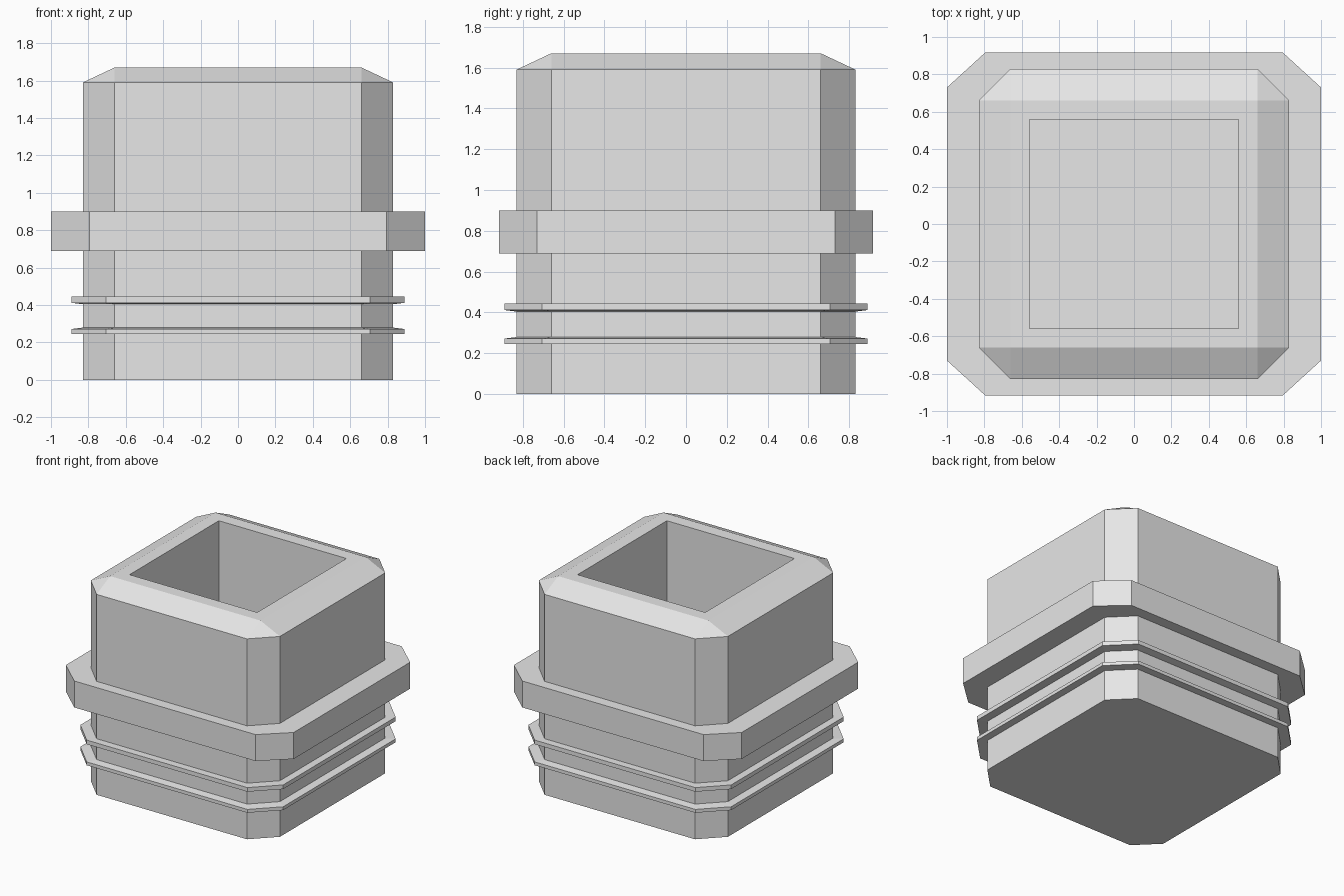
import bpy
import bmesh

cube = bpy.data.objects.get("Cube")
if cube:
    bpy.data.objects.remove(cube, do_unlink=True)

# One plain grey for every part
grey = bpy.data.materials.new("plain_grey")
grey.use_nodes = True
colour = (0.8, 0.8, 0.8, 1)
grey.diffuse_color = colour
grey.node_tree.nodes["Principled BSDF"].inputs["Base Color"].default_value = colour


def octagon(bm, hx, hy, cx, cy, z):
    """Loop of a rectangle with cut corners; zero cuts give a plain rectangle."""
    corner = [(hx, hy - cy), (hx - cx, hy)]
    points = corner + [(-x, y) for x, y in reversed(corner)]
    points += [(-x, -y) for x, y in points]
    return [bm.verts.new((x, y, z)) for x, y in points]


def loft(name, sections, closed=False):
    """Skin a stack of octagons, capping the ends or joining last to first."""
    bm = bmesh.new()
    loops = [octagon(bm, *s) for s in sections]
    pairs = list(zip(loops, loops[1:]))
    if closed:
        pairs.append((loops[-1], loops[0]))
    else:
        bm.faces.new(loops[0])
        bm.faces.new(loops[-1])
    for a, b in pairs:
        for i in range(len(a)):
            j = (i + 1) % len(a)
            bm.faces.new((a[i], a[j], b[j], b[i]))
    bmesh.ops.remove_doubles(bm, verts=bm.verts[:], dist=0.0001)
    bmesh.ops.recalc_face_normals(bm, faces=bm.faces[:])
    mesh = bpy.data.meshes.new(name)
    bm.to_mesh(mesh)
    bm.free()
    mesh.materials.append(grey)
    obj = bpy.data.objects.new(name, mesh)
    bpy.context.collection.objects.link(obj)
    return obj


# Hollow body: cut-corner walls, sloped shoulder, square rim and well
W, CUT = 0.83, 0.17
RIM, WELL = W - CUT, 0.56
loft("hollow_body", [
    (W, W, CUT, CUT, 0),
    (W, W, CUT, CUT, 1.59),
    (RIM, RIM, 0, 0, 1.67),
    (WELL, WELL, 0, 0, 1.67),
    (WELL, WELL, 0, 0, 0.25),
])


def collar(name, outer, low, high, root_low, root_high):
    """Band around the body, rooted just inside its wall."""
    inner = (W - 0.02, W - 0.02, CUT, CUT)
    loft(name, [inner + (root_low,), outer + (low,),
                outer + (high,), inner + (root_high,)], closed=True)


# Wide middle flange and two thin, slightly tapered fins
collar("middle_flange", (1.0, 0.917, 0.205, 0.187), 0.69, 0.90, 0.69, 0.90)
fin = (0.89, 0.89, 0.185, 0.185)
collar("upper_fin", fin, 0.412, 0.445, 0.402, 0.445)
collar("lower_fin", fin, 0.245, 0.272, 0.245, 0.282)
